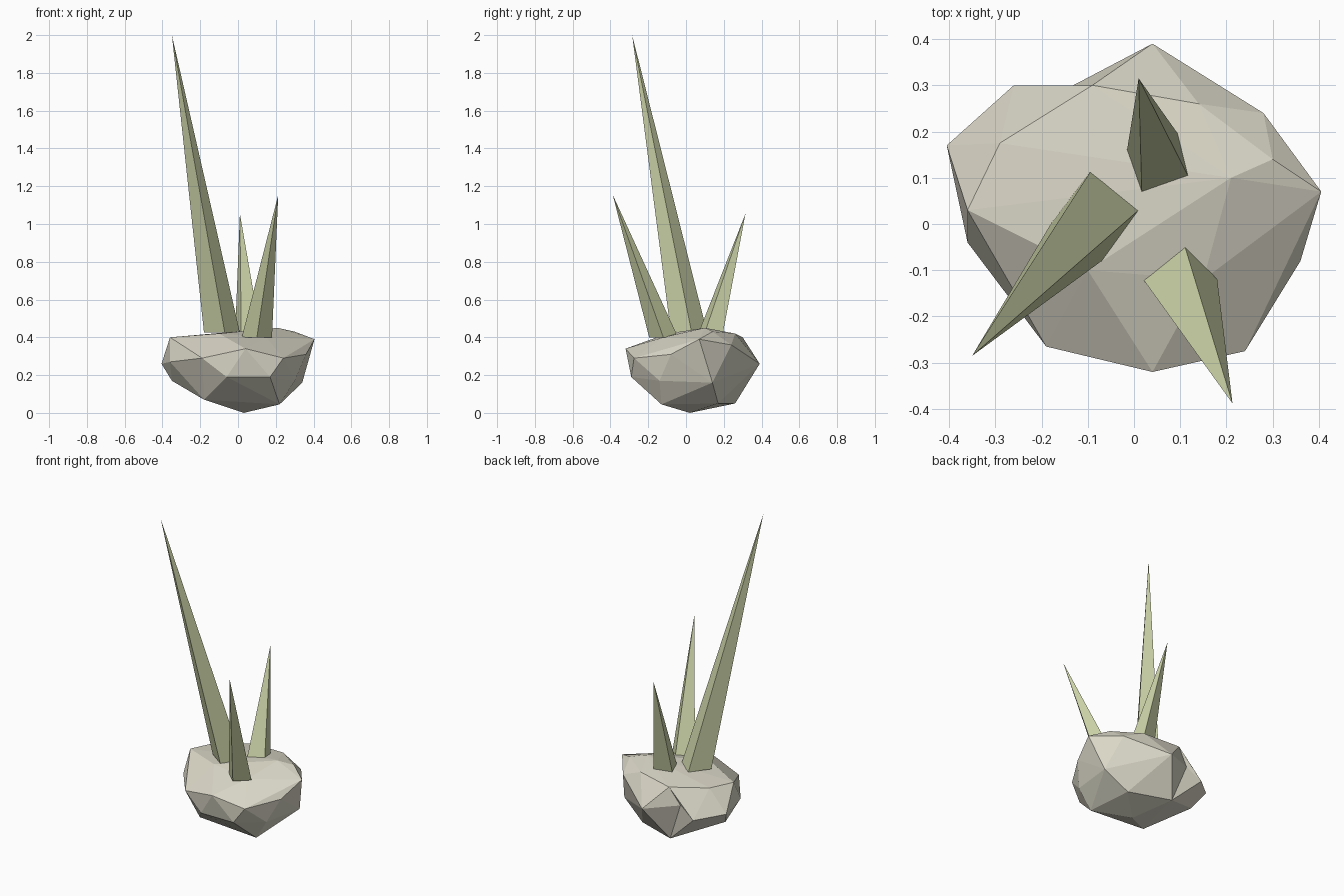
import bpy, bmesh
from mathutils import Vector

if "Cube" in bpy.data.objects:
    bpy.data.objects.remove(bpy.data.objects["Cube"])


def material(name, color):
    m = bpy.data.materials.new(name)
    m.diffuse_color = (*color, 1)
    m.use_nodes = True
    m.node_tree.nodes["Principled BSDF"].inputs["Base Color"].default_value = m.diffuse_color
    return m


def add_object(name, bm, mat):
    bmesh.ops.recalc_face_normals(bm, faces=bm.faces)
    mesh = bpy.data.meshes.new(name)
    bm.to_mesh(mesh)
    bm.free()
    mesh.materials.append(mat)
    obj = bpy.data.objects.new(name, mesh)
    bpy.context.collection.objects.link(obj)
    return obj


stone = material("warm grey stone", (0.70, 0.68, 0.57))
leaf = material("pale olive", (0.60, 0.65, 0.39))

# Faceted boulder: hull around a few outline points per level
base = [(0.03, 0.02, 0), (0.22, -0.13, 0.045), (0.19, 0.17, 0.05),
        (-0.07, 0.26, 0.05), (-0.18, -0.13, 0.07)]
belly = [(-0.06, -0.29, 0.19), (0.17, -0.29, 0.19), (0.30, -0.14, 0.17), (0.34, 0.14, 0.16),
         (0.15, 0.28, 0.20), (-0.35, 0.10, 0.17)]
girth = [(-0.405, 0.17, 0.26), (-0.26, 0.30, 0.23), (0.04, 0.39, 0.26), (0.28, 0.24, 0.36),
         (0.405, 0.07, 0.39), (0.36, -0.08, 0.31), (0.24, -0.275, 0.29),
         (0.04, -0.32, 0.34), (-0.19, -0.265, 0.29), (-0.36, -0.04, 0.27)]
crown = [(-0.36, 0.03, 0.40), (-0.29, 0.175, 0.40), (-0.09, 0.30, 0.40), (0.14, 0.26, 0.42),
         (0.30, 0.14, 0.43), (0.21, 0.10, 0.45), (0.0, 0.0, 0.43), (-0.10, -0.10, 0.42),
         (0.15, -0.12, 0.40)]
bm = bmesh.new()
for p in base + belly + girth + crown:
    bm.verts.new(p)
bmesh.ops.convex_hull(bm, input=bm.verts)
bmesh.ops.delete(bm, geom=[v for v in bm.verts if not v.link_faces], context='VERTS')

# Chipped notch at the back, pressed into the ridge
spot = Vector((-0.11, 0.345, 0.245))
ridge = min(bm.edges, key=lambda e: ((e.verts[0].co + e.verts[1].co) / 2 - spot).length)
cut = bmesh.ops.subdivide_edges(bm, edges=[ridge], cuts=1)
notch = [g for g in cut["geom_inner"] if isinstance(g, bmesh.types.BMVert)][0]
bmesh.ops.triangulate(bm, faces=bm.faces)
notch.co = (-0.16, 0.285, 0.295)
add_object("boulder", bm, stone)


# Leaning four-sided spikes
def spike(name, corners, z, tip):
    bm = bmesh.new()
    ring = [bm.verts.new((x, y, z)) for x, y in corners]
    top = bm.verts.new(tip)
    bm.faces.new(ring)
    for a, b in zip(ring, ring[1:] + ring[:1]):
        bm.faces.new((a, b, top))
    add_object(name, bm, leaf)


spike("tall_spike", [(-0.095, 0.112), (0.01, 0.03), (-0.07, -0.08), (-0.18, 0.0)],
      0.425, (-0.35, -0.285, 2.0))
spike("front_spike", [(0.02, -0.12), (0.108, -0.042), (0.18, -0.12), (0.10, -0.195)],
      0.40, (0.213, -0.388, 1.155))
spike("back_spike", [(-0.015, 0.16), (0.017, 0.065), (0.12, 0.098), (0.095, 0.195)],
      0.42, (0.01, 0.315, 1.055))
